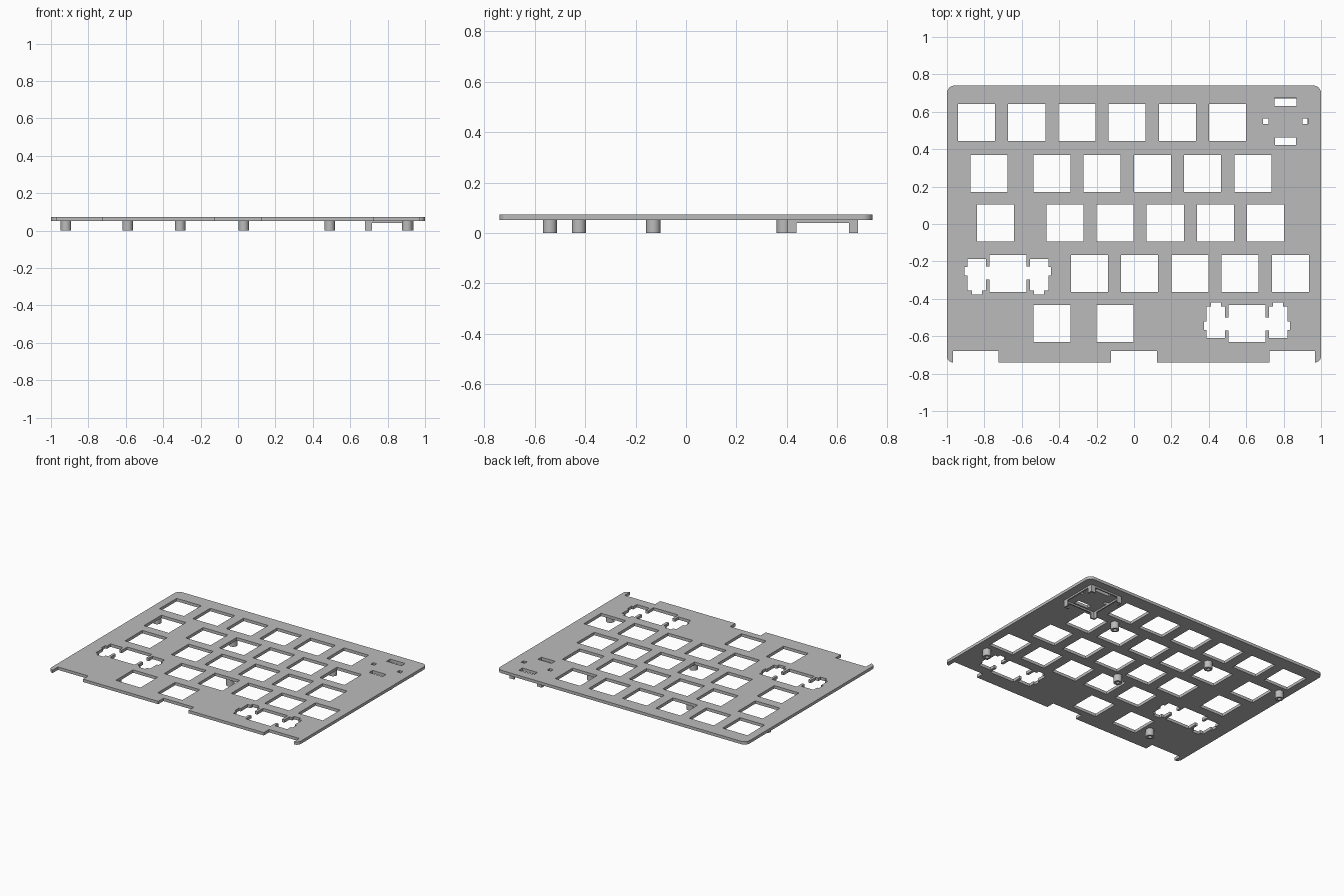
import bpy, bmesh, math

cube = bpy.data.objects.get("Cube")
if cube:
    bpy.data.objects.remove(cube, do_unlink=True)

grey = bpy.data.materials.new("plate grey")
grey.use_nodes = True
COLOUR = (0.5, 0.5, 0.5, 1)
grey.diffuse_color = COLOUR
grey.node_tree.nodes["Principled BSDF"].inputs["Base Color"].default_value = COLOUR

Z0, Z1 = 0.052, 0.073   # plate underside and top
KEY = 0.099             # half width of a switch cutout


def rect(x0, y0, x1, y1):
    return [(x0, y0), (x1, y0), (x1, y1), (x0, y1)]


def extruded(name, loops, z0, z1):
    """Flat filled outline; every loop after the first is a hole."""
    cu = bpy.data.curves.new(name, 'CURVE')
    cu.dimensions = '2D'
    cu.fill_mode = 'BOTH'
    cu.extrude = (z1 - z0) / 2
    for pts in loops:
        sp = cu.splines.new('POLY')
        sp.points.add(len(pts) - 1)
        for p, (x, y) in zip(sp.points, pts):
            p.co = (x, y, (z0 + z1) / 2 * 0, 1)
        sp.use_cyclic_u = True
        sp.use_smooth = False
    ob = bpy.data.objects.new(name, cu)
    ob.location.z = (z0 + z1) / 2
    bpy.context.collection.objects.link(ob)
    bpy.ops.object.select_all(action='DESELECT')
    ob.select_set(True)
    bpy.context.view_layer.objects.active = ob
    bpy.ops.object.convert(target='MESH')
    ob = bpy.context.view_layer.objects.active
    ob.name = name
    # weld caps to walls and make the normals consistent
    bm = bmesh.new()
    bm.from_mesh(ob.data)
    bmesh.ops.remove_doubles(bm, verts=bm.verts, dist=1e-5)
    bmesh.ops.recalc_face_normals(bm, faces=bm.faces)
    for f in bm.faces:
        f.smooth = False
    bm.to_mesh(ob.data)
    bm.free()
    ob.data.materials.clear()
    ob.data.materials.append(grey)
    return ob


def arc(cx, cy, r, a0, a1, n=6):
    return [(cx + r * math.cos(math.radians(a0 + (a1 - a0) * i / n)),
             cy + r * math.sin(math.radians(a0 + (a1 - a0) * i / n))) for i in range(n + 1)]


# Plate outline: right half from bottom centre to top, then mirrored
half = [(0.122, -0.68), (0.122, -0.74), (0.725, -0.74), (0.725, -0.68), (0.968, -0.68)]
half += [(0.968, -0.74)] + arc(0.968, -0.708, 0.032, -80, 0)
half += arc(0.96, 0.70, 0.04, 0, 90)
outline = half + [(-x, y) for x, y in reversed(half)]


def stabiliser(cx, cy, flip):
    """Wide-key cutout: square with a notched pocket on each side."""
    right = [(KEY, -KEY), (KEY, -0.033), (0.118, -0.033), (0.118, -0.091),
             (0.14, -0.091), (0.14, -0.113), (0.192, -0.113), (0.192, -0.091),
             (0.217, -0.091), (0.217, -0.012), (0.231, -0.012), (0.231, 0.035),
             (0.217, 0.035), (0.217, 0.076), (0.118, 0.076), (0.118, 0.036),
             (KEY, 0.036), (KEY, KEY)]
    pts = right + [(-x, y) for x, y in reversed(right)]
    return [(cx + x, cy + y * flip) for x, y in pts]


# Switch cutouts: (row centre y, single columns, start of run, run length)
PITCH = 0.2685
rows = [(0.542, [], -0.842, 6),
        (0.270, [-0.775], -0.439, 5),
        (0.005, [-0.741], -0.370, 5),
        (-0.264, [], -0.238, 5),
        (-0.533, [-0.439, -0.102], 0, 0)]
holes = []
for y, singles, start, count in rows:
    for x in singles + [start + i * PITCH for i in range(count)]:
        holes.append(rect(x - KEY, y - KEY, x + KEY, y + KEY))
holes += [stabiliser(-0.674, -0.264, 1), stabiliser(0.604, -0.533, -1)]

# Knob slots and clip holes in the back corner
holes += [rect(0.75, 0.631, 0.87, 0.673), rect(0.755, 0.422, 0.865, 0.462),
          rect(0.69, 0.535, 0.719, 0.563), rect(0.9, 0.535, 0.929, 0.563)]

extruded("switch_plate", [outline] + holes, Z0, Z1)

# Shallow rim under the knob area
X0, X1, Y0, Y1, W, L = 0.68, 0.938, 0.402, 0.682, 0.010, 0.036
extruded("knob_rim", [rect(X0, Y0, X1, Y1), rect(X0 + W, Y0 + W, X1 - W, Y1 - W)],
         0.04, Z0 + 0.001)

# L-shaped corner legs of the rim
for i, (x, sx) in enumerate([(X0, 1), (X1, -1)]):
    for j, (y, sy) in enumerate([(Y0, 1), (Y1, -1)]):
        ell = [(0, 0), (L, 0), (L, W), (W, W), (W, L), (0, L)]
        side, end = ("right", "left")[i], ("front", "back")[j]
        extruded(f"knob_leg_{end}_{side}",
                 [[(x + sx * a, y + sy * b) for a, b in ell]], 0, Z0 + 0.001)

# Standoffs with a blind screw hole
pegs = [(-0.92, 0.388), (-0.31, 0.388), (0.49, 0.388), (0.03, -0.13),
        (0.905, -0.425), (-0.59, -0.54)]
for n, (x, y) in enumerate(pegs, 1):
    ob = extruded(f"standoff_{n}", [arc(x, y, 0.028, 0, 345, 23),
                                    arc(x, y, 0.013, 0, 345, 23)], 0, Z0 + 0.001)
    bpy.ops.object.shade_smooth_by_angle(angle=math.radians(30))
